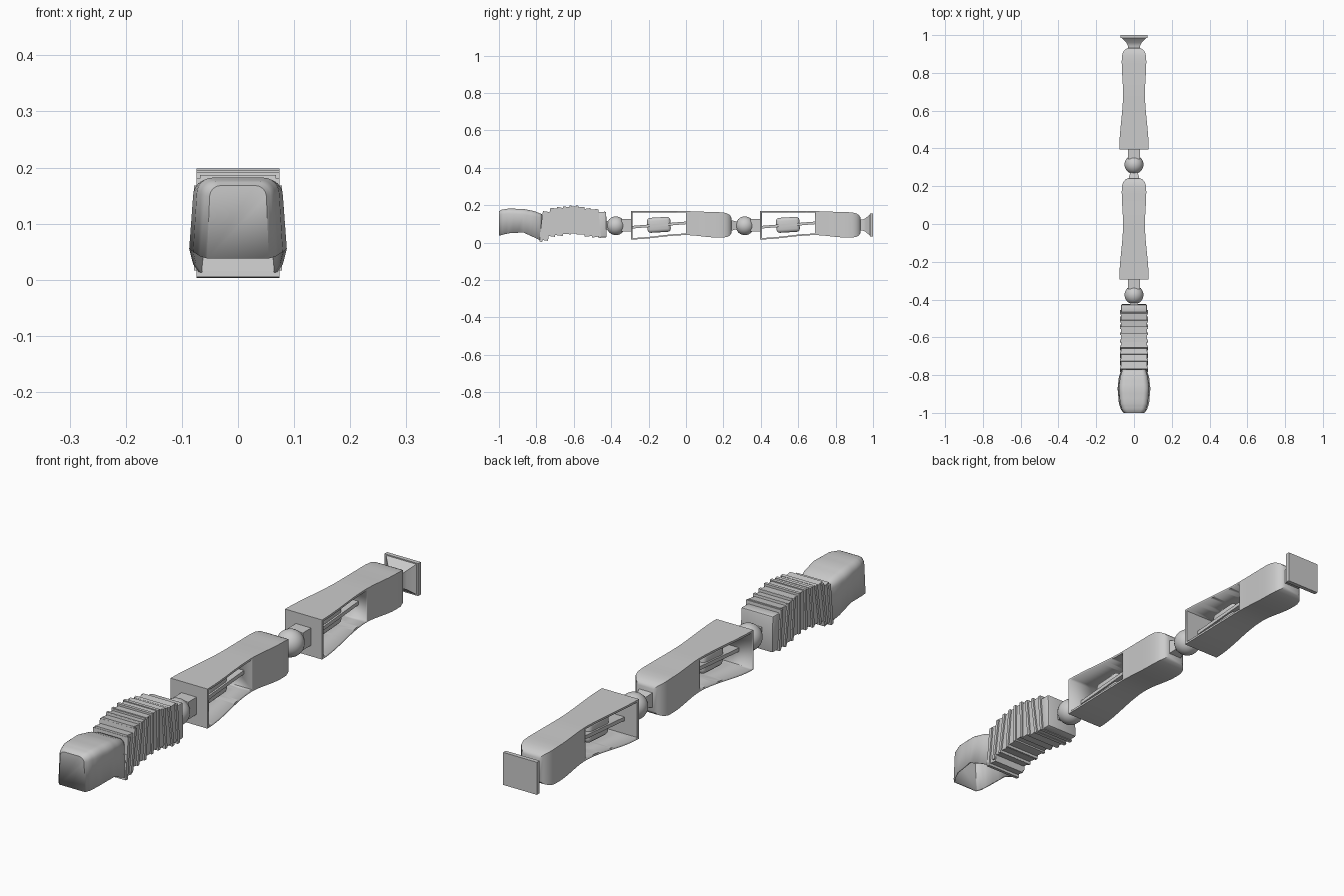
import bpy, bmesh, math
from mathutils import Vector, Matrix

cube = bpy.data.objects.get("Cube")
if cube:
    bpy.data.objects.remove(cube)

grey = bpy.data.materials.new("light_grey")
grey.use_nodes = True
COLOR = (0.6, 0.6, 0.6, 1)
grey.diffuse_color = COLOR
grey.node_tree.nodes["Principled BSDF"].inputs["Base Color"].default_value = COLOR


def finish(bm, name, smooth=True):
    bmesh.ops.recalc_face_normals(bm, faces=bm.faces)
    mesh = bpy.data.meshes.new(name)
    bm.to_mesh(mesh)
    bm.free()
    mesh.materials.append(grey)
    obj = bpy.data.objects.new(name, mesh)
    bpy.context.collection.objects.link(obj)
    if smooth:
        bpy.ops.object.select_all(action='DESELECT')
        obj.select_set(True)
        bpy.context.view_layer.objects.active = obj
        bpy.ops.object.shade_smooth_by_angle(angle=math.radians(35))
    return obj


def loft(name, rings, cap_start=True, cap_end=True, closed=True):
    """Skin a list of point rings."""
    bm = bmesh.new()
    vs = [[bm.verts.new(p) for p in ring] for ring in rings]
    n = len(vs[0])
    for a, b in zip(vs, vs[1:]):
        for i in range(n if closed else n - 1):
            j = (i + 1) % n
            bm.faces.new((a[i], a[j], b[j], b[i]))
    if cap_start:
        bm.faces.new(vs[0])
    if cap_end:
        bm.faces.new(vs[-1])
    return finish(bm, name)


def rect(y, w, lo, hi):
    return [(-w, y, lo), (w, y, lo), (w, y, hi), (-w, y, hi)]


def box(name, center, size, tilt=0, bevel=0, segments=3):
    bm = bmesh.new()
    bmesh.ops.create_cube(bm, size=1)
    bmesh.ops.scale(bm, vec=size, verts=bm.verts)
    if bevel:
        bmesh.ops.bevel(bm, geom=bm.edges[:], offset=bevel, segments=segments,
                        affect='EDGES', profile=0.5)
    bmesh.ops.rotate(bm, matrix=Matrix.Rotation(tilt, 3, 'X'), verts=bm.verts)
    bmesh.ops.translate(bm, vec=center, verts=bm.verts)
    return finish(bm, name)


def sample(keys, t):
    """Smooth interpolation through (position, values...) keys."""
    for a, b in zip(keys, keys[1:]):
        if t <= b[0]:
            break
    f = (t - a[0]) / (b[0] - a[0])
    f = f * f * (3 - 2 * f)
    return [p + (q - p) * f for p, q in zip(a[1:], b[1:])]


# Arm link: y, half width, bottom, top
LINK = [(-0.295, 0.078, 0.017, 0.168), (0.0, 0.058, 0.04, 0.168),
        (0.17, 0.065, 0.027, 0.163)]
TAIL = [(0.2, 0.064, 0.027, 0.161), (0.22, 0.058, 0.031, 0.156),
        (0.235, 0.046, 0.038, 0.148), (0.242, 0.032, 0.05, 0.135)]


def build_link(prefix, dy):
    stations = [LINK[0][0] + i * 0.465 / 20 for i in range(21)]
    rings = [rect(y + dy, *sample(LINK, y)) for y in stations]
    rings += [rect(y + dy, w, lo, hi) for y, w, lo, hi in TAIL]
    body = loft(prefix + "_link", rings)

    # Side window cut straight through the front half
    cut = []
    for i in range(13):
        y = -0.285 + i * 0.285 / 12
        w, lo, hi = sample(LINK, y)
        cut.append(rect(y + dy, 0.12, lo + 0.008, hi - 0.008))
    cutter = loft(prefix + "_window_cutter", cut)
    cutter.hide_render = True
    cutter.hide_viewport = True
    mod = body.modifiers.new("window", 'BOOLEAN')
    mod.operation = 'DIFFERENCE'
    mod.solver = 'EXACT'
    mod.object = cutter

    # Piston inside the window
    box(prefix + "_piston", (0, -0.145 + dy, 0.095), (0.036, 0.125, 0.08), 0.06, 0.017)
    box(prefix + "_rod", (0, -0.143 + dy, 0.094), (0.05, 0.292, 0.014), 0.08)

    # Ball joint in front of the link
    bm = bmesh.new()
    bmesh.ops.create_uvsphere(bm, u_segments=32, v_segments=16, radius=0.05,
                              matrix=Matrix.Translation((0, -0.375 + dy, 0.09)))
    finish(bm, prefix + "_ball_joint")
    box(prefix + "_joint_block", (0, -0.315 + dy, 0.092), (0.064, 0.06, 0.066))
    loft(prefix + "_joint_neck", [rect(y + dy, w, 0.092 - w, 0.092 + w)
                                  for y, w in ((-0.455, 0.03), (-0.41, 0.018))])


for prefix, dy in (("front", 0), ("rear", 0.69)):
    build_link(prefix, dy)

# Flared end plate
FLARE = [(0.925, 0.032), (0.945, 0.033), (0.96, 0.04), (0.975, 0.055), (0.986, 0.066)]
loft("end_flare", [rect(y, w, 0.094 - w * 0.9, 0.094 + w * 0.9) for y, w in FLARE])
box("end_plate", (0, 0.992, 0.094), (0.142, 0.016, 0.124))

# Ribbed bellows: y, centre z, height, tilt
BELLOWS = [(-0.775, 0.082, 0.155, -0.12), (-0.7, 0.111, 0.15, -0.16),
           (-0.6, 0.122, 0.144, 0.0), (-0.5, 0.105, 0.149, 0.14),
           (-0.43, 0.094, 0.135, 0.0)]
COUNT = 9
STEP = 0.34 / COUNT
for i in range(COUNT):
    y = -0.77 + (i + 0.5) * STEP
    z, h, tilt = sample(BELLOWS, y)
    last = i == COUNT - 1
    box(f"bellows_section_{i + 1}", (0, y, z), (0.136, STEP * 1.25, h),
        tilt, 0.006 if last else 0, 2)
    if not last:
        edge = y + STEP / 2
        z, h, tilt = sample(BELLOWS, edge)
        box(f"bellows_rib_{i + 1}", (0, edge, z), (0.148, 0.012, h + 0.01), tilt)
box("bellows_front_plate", (0, -0.768, 0.083), (0.148, 0.014, 0.158), -0.1)

# Hood: open underneath, arched lower edge; y, half width, bottom, top, corner radius
HOOD = [(-1.0, 0.055, 0.038, 0.168, 0.02), (-0.985, 0.068, 0.042, 0.176, 0.025),
        (-0.95, 0.08, 0.05, 0.182, 0.028), (-0.87, 0.087, 0.055, 0.18, 0.03),
        (-0.81, 0.08, 0.028, 0.168, 0.028), (-0.77, 0.066, 0.008, 0.152, 0.02)]


def hood_ring(y, w, lo, hi, r):
    top = w * 0.92
    side = [(w, y, lo)]
    for k in range(7):
        a = k * math.pi / 12
        side.append((top - r + r * math.cos(a), y, hi - r + r * math.sin(a)))
    return side + [(-x, yy, z) for x, yy, z in reversed(side)]


rings = []
for a, b in zip(HOOD, HOOD[1:]):
    for k in range(3):
        rings.append(hood_ring(*[p + (q - p) * k / 3 for p, q in zip(a, b)]))
rings.append(hood_ring(*HOOD[-1]))
hood = loft("hood", rings, cap_end=False, closed=False)
shell = hood.modifiers.new("shell", 'SOLIDIFY')
shell.thickness = 0.006
shell.offset = -1
